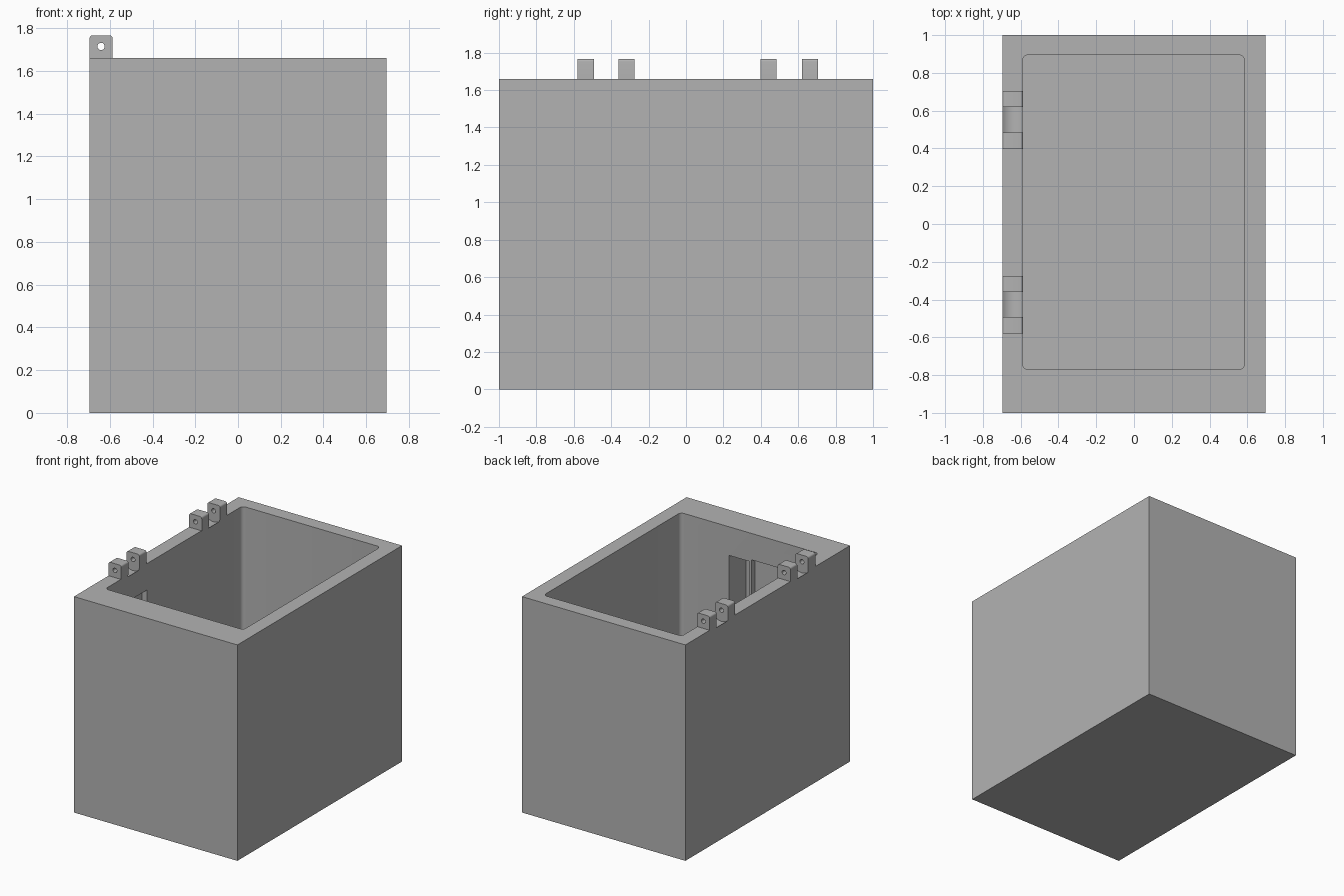
import bpy, bmesh, math

if "Cube" in bpy.data.objects:
    bpy.data.objects.remove(bpy.data.objects["Cube"])

grey = bpy.data.materials.new("plain_grey")
grey.diffuse_color = (0.45, 0.45, 0.45, 1)
grey.use_nodes = True
grey.node_tree.nodes["Principled BSDF"].inputs["Base Color"].default_value = grey.diffuse_color

RIM = 1.66          # height of the box rim
PIN = (-0.641, 1.715)  # hinge pin axis (x, z)


def finish(name, bm):
    bmesh.ops.recalc_face_normals(bm, faces=bm.faces)
    mesh = bpy.data.meshes.new(name)
    bm.to_mesh(mesh)
    bm.free()
    obj = bpy.data.objects.new(name, mesh)
    bpy.context.collection.objects.link(obj)
    mesh.materials.append(grey)
    return obj


def prism(name, points, direction):
    """Extrude a closed outline of 3D points along a direction."""
    bm = bmesh.new()
    face = bm.faces.new([bm.verts.new(p) for p in points])
    out = bmesh.ops.extrude_face_region(bm, geom=[face])
    bmesh.ops.translate(bm, vec=direction,
                        verts=[v for v in out["geom"] if isinstance(v, bmesh.types.BMVert)])
    return finish(name, bm)


def box(name, x, y, z):
    return prism(name, [(x[0], y[0], z[0]), (x[1], y[0], z[0]),
                        (x[1], y[1], z[0]), (x[0], y[1], z[0])], (0, 0, z[1] - z[0]))


def rounded(x, y, radii, steps=6):
    """Rectangle outline with a radius for each corner, from bottom left round."""
    corners = [(x[0], y[0], 1, 1, 180), (x[1], y[0], -1, 1, 270),
               (x[1], y[1], -1, -1, 0), (x[0], y[1], 1, -1, 90)]
    pts = []
    for (cx, cy, sx, sy, start), r in zip(corners, radii):
        if r == 0:
            pts.append((cx, cy))
            continue
        for i in range(steps + 1):
            a = math.radians(start + 90 * i / steps)
            pts.append((cx + sx * r + r * math.cos(a), cy + sy * r + r * math.sin(a)))
    return pts


def pin_cylinder(name, r, y0, y1, n=32):
    ring = [(PIN[0] + r * math.cos(math.tau * i / n), y0,
             PIN[1] + r * math.sin(math.tau * i / n)) for i in range(n)]
    return prism(name, ring, (0, y1 - y0, 0))


def cut(target, cutter):
    cutter.hide_render = True
    mod = target.modifiers.new(cutter.name, "BOOLEAN")
    mod.operation = "DIFFERENCE"
    mod.solver = "EXACT"
    mod.object = cutter
    bpy.context.view_layer.objects.active = target
    bpy.ops.object.modifier_apply(modifier=mod.name)
    bpy.data.objects.remove(cutter)


def smooth(obj):
    bpy.ops.object.select_all(action="DESELECT")
    obj.select_set(True)
    bpy.context.view_layer.objects.active = obj
    bpy.ops.object.shade_smooth_by_angle(angle=math.radians(30))


# Box body with a rounded cavity
body = box("box_body", (-0.695, 0.695), (-1, 1), (0, RIM))
outline = rounded((-0.59, 0.585), (-0.77, 0.895), (0.03,) * 4)
cut(body, prism("cavity_cutter", [(x, y, 0.11) for x, y in outline], (0, 0, 2)))

# Recesses inside the thick front wall and the hinge-side wall
cut(body, box("deep_recess_cutter", (0.0, 0.175), (-0.98, -0.7), (0.2, 1.44)))
cut(body, box("corner_recess_cutter", (-0.63, -0.02), (-0.81, -0.264), (0.2, 1.457)))

# Hinge lugs in two pairs, with a round clearance in the rim between each pair
for pair, ((a, b), (c, d)) in enumerate([((-0.58, -0.492), (-0.36, -0.275)),
                                         ((0.398, 0.485), (0.62, 0.705))]):
    cut(body, pin_cylinder("clearance_cutter", 0.085, b, c, 64))
    for side, (y0, y1) in zip(("front", "back"), ((a, b), (c, d))):
        prof = rounded((-0.695, -0.587), (RIM, 1.767), (0, 0, 0.015, 0.015))
        lug = prism(f"hinge_lug_{pair + 1}_{side}", [(x, y0, z) for x, z in prof], (0, y1 - y0, 0))
        cut(lug, pin_cylinder("pin_hole_cutter", 0.017, y0 - 0.05, y1 + 0.05, 24))
        smooth(lug)
smooth(body)
